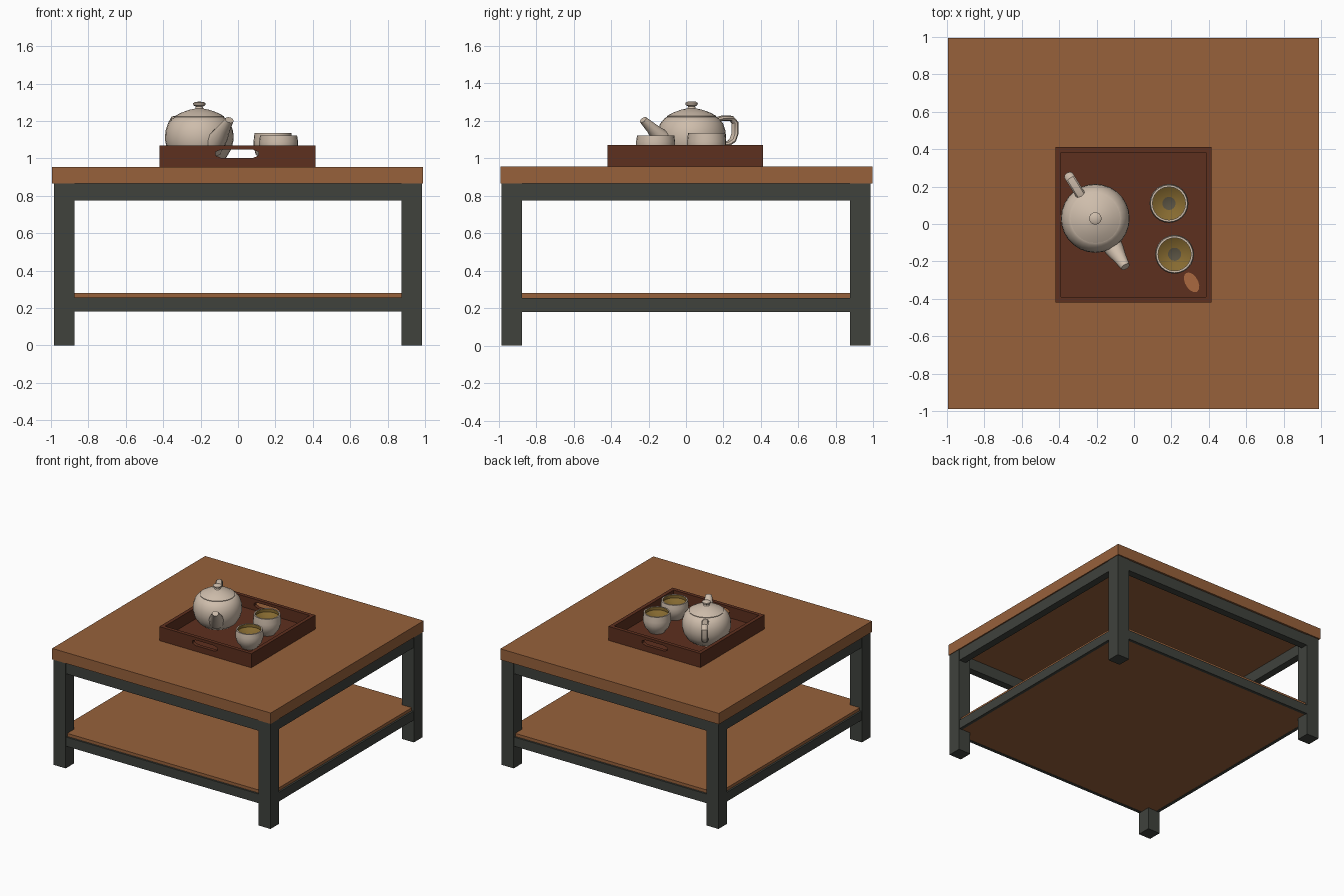
import bpy, bmesh, math
from mathutils import Vector

if "Cube" in bpy.data.objects:
    bpy.data.objects.remove(bpy.data.objects["Cube"])


def mat(name, col):
    m = bpy.data.materials.new(name)
    m.diffuse_color = (*col, 1)
    m.use_nodes = True
    m.node_tree.nodes["Principled BSDF"].inputs["Base Color"].default_value = m.diffuse_color
    return m


WOOD = mat("warm wood", (0.31, 0.12, 0.044))
METAL = mat("dark metal", (0.05, 0.054, 0.046))
TRAY = mat("dark red wood", (0.11, 0.029, 0.013))
CERAMIC = mat("cream ceramic", (0.62, 0.51, 0.41))
TEA = mat("olive tea", (0.24, 0.145, 0.03))
DREGS = mat("grey cup centre", (0.10, 0.085, 0.055))
LEAF = mat("orange leaf", (0.40, 0.14, 0.05))


def make(name, bm, *mats):
    bmesh.ops.recalc_face_normals(bm, faces=bm.faces)
    me = bpy.data.meshes.new(name)
    bm.to_mesh(me)
    bm.free()
    ob = bpy.data.objects.new(name, me)
    bpy.context.collection.objects.link(ob)
    for m in mats:
        me.materials.append(m)
    return ob


def box(name, m, x0, x1, y0, y1, z0, z1):
    bm = bmesh.new()
    bmesh.ops.create_cube(bm, size=1)
    for v in bm.verts:
        v.co = ((x0 + x1) / 2 + v.co.x * (x1 - x0),
                (y0 + y1) / 2 + v.co.y * (y1 - y0),
                (z0 + z1) / 2 + v.co.z * (z1 - z0))
    return make(name, bm, m)


def smooth(ob, angle=40):
    bpy.ops.object.select_all(action='DESELECT')
    ob.select_set(True)
    bpy.context.view_layer.objects.active = ob
    bpy.ops.object.shade_smooth_by_angle(angle=math.radians(angle))


def lathe(name, profile, cx, cy, n, mats, rule=None):
    """Revolve (radius, z) points; rule(segment) gives the material index."""
    bm = bmesh.new()
    rings = []
    for r, z in profile:
        if r < 1e-5:
            rings.append([bm.verts.new((cx, cy, z))] * n)
        else:
            rings.append([bm.verts.new((cx + r * math.cos(2 * math.pi * i / n),
                                        cy + r * math.sin(2 * math.pi * i / n), z))
                          for i in range(n)])
    for k in range(len(rings) - 1):
        a, b = rings[k], rings[k + 1]
        for i in range(n):
            j = (i + 1) % n
            vs = list(dict.fromkeys((a[i], a[j], b[j], b[i])))
            f = bm.faces.new(vs)
            f.material_index = rule(k) if rule else 0
    ob = make(name, bm, *mats)
    smooth(ob)
    return ob


def tube(name, path, side, m, n=10):
    """Tube along (point, half width, half depth); side = horizontal axis across it."""
    bm = bmesh.new()
    rings = []
    for k, (p, w, d) in enumerate(path):
        t = path[min(k + 1, len(path) - 1)][0] - path[max(k - 1, 0)][0]
        up = side.cross(t.normalized())
        rings.append([bm.verts.new(p + side * w * math.cos(2 * math.pi * i / n)
                                   + up * d * math.sin(2 * math.pi * i / n)) for i in range(n)])
    for a, b in zip(rings, rings[1:]):
        for i in range(n):
            bm.faces.new((a[i], a[(i + 1) % n], b[(i + 1) % n], b[i]))
    bm.faces.new(rings[0])
    bm.faces.new(rings[-1])
    ob = make(name, bm, m)
    smooth(ob)


# Table top, shelf, legs and rails
box("table_top", WOOD, -0.995, 0.99, -0.99, 0.995, 0.865, 0.955)
box("lower_shelf", WOOD, -0.965, 0.965, -0.965, 0.965, 0.182, 0.28)
for sx, xn in ((-1, "left"), (1, "right")):
    for sy, yn in ((-1, "front"), (1, "back")):
        xs, ys = sorted((sx * 0.875, sx * 0.985)), sorted((sy * 0.875, sy * 0.985))
        box(f"{yn}_{xn}_leg", METAL, *xs, *ys, 0, 0.866)
for s, xn, yn in ((-1, "left", "front"), (1, "right", "back")):
    for part, z0, z1, inner in (("apron", 0.775, 0.866, 0.92), ("lower_rail", 0.18, 0.255, 0.955)):
        o = sorted((s * inner, s * 0.98))
        box(f"{xn}_{part}", METAL, *o, -0.88, 0.88, z0, z1)
        box(f"{yn}_{part}", METAL, -0.88, 0.88, *o, z0, z1)

# Tray with a hand slot in the front and back walls
box("tray_floor", TRAY, -0.40, 0.39, -0.40, 0.395, 0.955, 0.978)
box("tray_left_wall", TRAY, -0.42, -0.39, -0.42, 0.412, 0.955, 1.07)
box("tray_right_wall", TRAY, 0.385, 0.415, -0.42, 0.412, 0.955, 1.07)
bm = bmesh.new()
outline = [(-0.12, 1.035), (-0.09, 1.047), (0.08, 1.047), (0.11, 1.035),
           (0.11, 1.015), (0.08, 1.002), (-0.09, 1.002), (-0.12, 1.015)]
f = bm.faces.new([bm.verts.new((x, -0.6, z)) for x, z in outline])
ext = bmesh.ops.extrude_face_region(bm, geom=[f])
bmesh.ops.translate(bm, vec=(0, 1.2, 0),
                    verts=[g for g in ext["geom"] if isinstance(g, bmesh.types.BMVert)])
cutter = make("slot_cutter", bm, TRAY)
cutter.hide_render = True
cutter.hide_set(True)
for name, y0, y1 in (("tray_front_wall", -0.42, -0.39), ("tray_back_wall", 0.382, 0.412)):
    wall = box(name, TRAY, -0.39, 0.385, y0, y1, 0.955, 1.07)
    mod = wall.modifiers.new("slot", 'BOOLEAN')
    mod.operation = 'DIFFERENCE'
    mod.solver = 'EXACT'
    mod.object = cutter

# Teapot: body, lid with knob, spout and handle
PX, PY = -0.207, 0.03
lathe("teapot_body", [(0, 0.978), (0.11, 0.978), (0.145, 1.005), (0.172, 1.05), (0.184, 1.10),
                      (0.181, 1.145), (0.168, 1.185), (0.145, 1.212), (0.128, 1.222), (0, 1.222)],
      PX, PY, 28, [CERAMIC])
lathe("teapot_lid", [(0, 1.215), (0.13, 1.215), (0.132, 1.225), (0.10, 1.243), (0.055, 1.259),
                     (0.022, 1.266), (0.018, 1.276), (0.032, 1.284), (0.033, 1.295),
                     (0.022, 1.302), (0, 1.303)], PX, PY, 24, [CERAMIC])
d = Vector((0.53, -0.85, 0)).normalized()
side = Vector((-d.y, d.x, 0))


def at(r, z):
    return Vector((PX, PY, 0)) + d * r + Vector((0, 0, z))


tube("teapot_spout", [(at(0.13, 1.06), 0.06, 0.06), (at(0.20, 1.115), 0.05, 0.045),
                      (at(0.25, 1.16), 0.036, 0.03), (at(0.305, 1.205), 0.025, 0.02)], side, CERAMIC, 12)
tube("teapot_handle", [(at(-r, z), 0.026, 0.015) for r, z in
                       ((0.14, 1.20), (0.19, 1.213), (0.25, 1.212), (0.272, 1.19),
                        (0.272, 1.13), (0.258, 1.095), (0.225, 1.075), (0.16, 1.07))], side, CERAMIC, 8)

# Two cups: cream outside and rim, olive inside, grey centre
for name, cx, cy, top in (("back_cup", 0.187, 0.11, 1.135), ("front_cup", 0.217, -0.162, 1.122)):
    prof = [(0, 0.978), (0.06, 0.978), (0.066, 0.99), (0.092, 1.02), (0.104, 1.06), (0.104, 1.09),
            (0.099, top), (0.088, top), (0.088, top - 0.025), (0.035, top - 0.055), (0, top - 0.055)]
    lathe(name, prof, cx, cy, 24, [CERAMIC, TEA, DREGS],
          lambda k: 0 if k < 7 else (1 if k < 9 else 2))

# Flat leaf-shaped piece lying on the tray
bm = bmesh.new()
c, u = Vector((0.308, -0.312, 0.977)), Vector((0.5, -0.86, 0)).normalized()
w = Vector((-u.y, u.x, 0))
ring = [bm.verts.new(c + u * 0.058 * math.cos(a) + w * 0.034 * math.sin(a))
        for a in (2 * math.pi * i / 14 for i in range(14))]
f = bm.faces.new(ring)
ext = bmesh.ops.extrude_face_region(bm, geom=[f])
bmesh.ops.translate(bm, vec=(0, 0, 0.009),
                    verts=[g for g in ext["geom"] if isinstance(g, bmesh.types.BMVert)])
make("leaf_on_tray", bm, LEAF)
